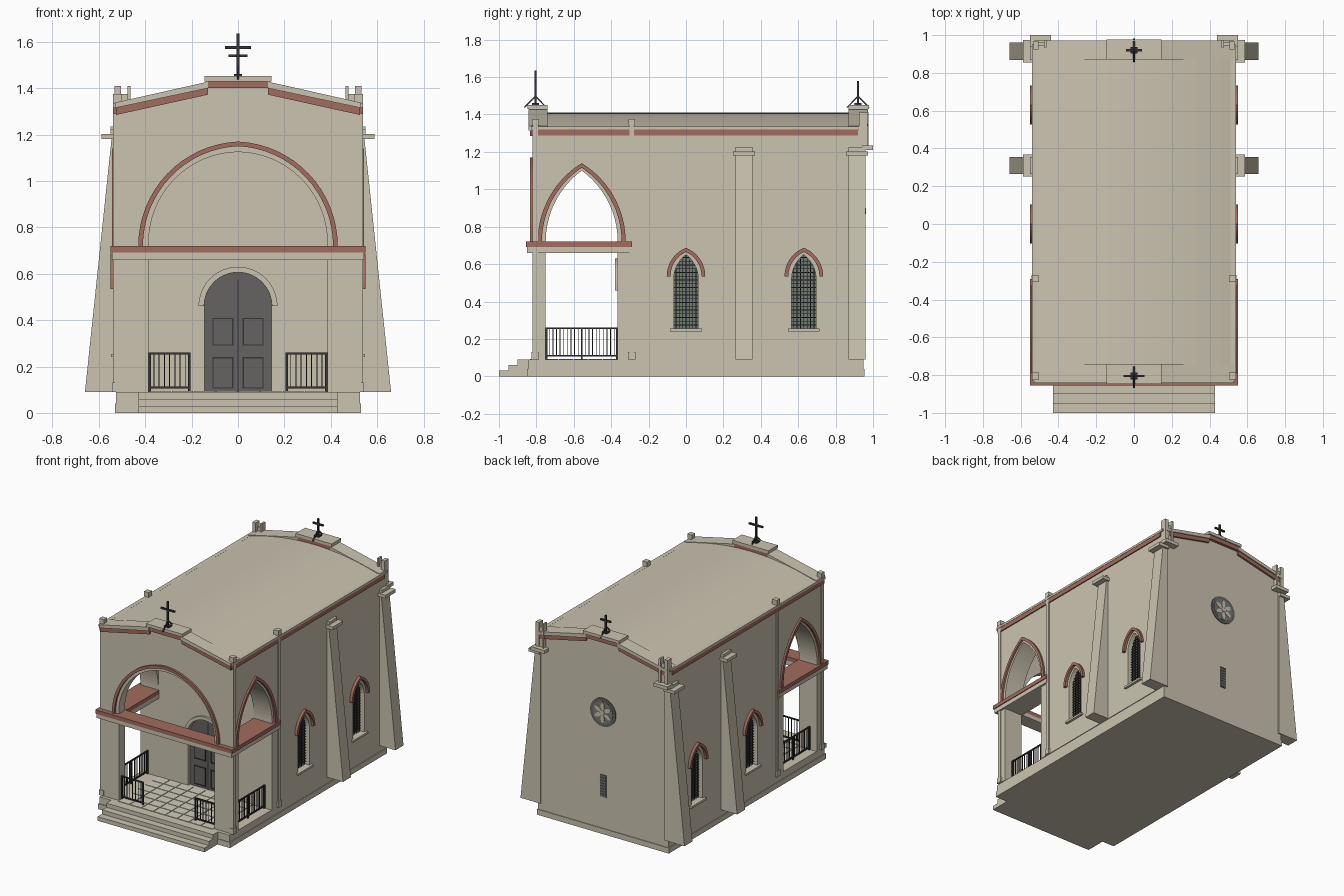
import bpy, bmesh, math

cube = bpy.data.objects.get("Cube")
if cube:
    bpy.data.objects.remove(cube, do_unlink=True)


def material(name, r, g, b):
    m = bpy.data.materials.new(name)
    m.use_nodes = True
    m.diffuse_color = (r, g, b, 1)
    m.node_tree.nodes["Principled BSDF"].inputs["Base Color"].default_value = (r, g, b, 1)
    return m


STONE = material("cream stone", .60, .55, .44)
TILE = material("pale floor tile", .64, .60, .50)
RED = material("brick red", .36, .15, .11)
DOOR = material("grey door", .13, .125, .12)
IRON = material("black iron", .035, .035, .038)
GLASS = material("grey green glass", .17, .20, .17)


def finish(name, bm, mat):
    bmesh.ops.recalc_face_normals(bm, faces=bm.faces)
    mesh = bpy.data.meshes.new(name)
    bm.to_mesh(mesh)
    bm.free()
    if mat:
        mesh.materials.append(mat)
    ob = bpy.data.objects.new(name, mesh)
    bpy.context.collection.objects.link(ob)
    return ob


def add_prism(bm, pts, d0, d1, axis="y"):
    """Extrude a (horizontal, z) profile along x or y."""
    def place(p, d):
        return (p[0], d, p[1]) if axis == "y" else (d, p[0], p[1])
    a = [bm.verts.new(place(p, d0)) for p in pts]
    b = [bm.verts.new(place(p, d1)) for p in pts]
    bm.faces.new(a)
    bm.faces.new(b[::-1])
    for i in range(len(pts)):
        j = (i + 1) % len(pts)
        bm.faces.new((a[i], b[i], b[j], a[j]))


def prism(name, pts, d0, d1, mat, axis="y"):
    bm = bmesh.new()
    add_prism(bm, pts, d0, d1, axis)
    return finish(name, bm, mat)


def boxes(name, items, mat):
    bm = bmesh.new()
    for x0, x1, y0, y1, z0, z1 in items:
        add_prism(bm, [(x0, z0), (x1, z0), (x1, z1), (x0, z1)], y0, y1)
    return finish(name, bm, mat)


def arch(c, w, spring, apex, n=16):
    """Two-centred arch from the +side springing to the -side springing."""
    h = apex - spring
    r = (h * h + w * w) / (2 * w)
    top = math.asin(min(1, h / r))
    half = [(r * math.cos(top * i / n) - r + w, spring + r * math.sin(top * i / n))
            for i in range(n + 1)]
    return [(c + x, z) for x, z in half] + [(c - x, z) for x, z in half[-2::-1]]


def opening(c, w, spring, apex, base):
    return [(c + w, base)] + arch(c, w, spring, apex) + [(c - w, base)]


def ring(c, w, apex, w_in, apex_in, spring):
    return arch(c, w, spring, apex) + arch(c, w_in, spring, apex_in)[::-1]


def cut(target, cutter):
    cutter.hide_render = True
    mod = target.modifiers.new("cut", "BOOLEAN")
    mod.operation, mod.solver, mod.object = "DIFFERENCE", "EXACT", cutter
    bpy.context.view_layer.objects.active = target
    bpy.ops.object.modifier_apply(modifier=mod.name)
    bpy.data.objects.remove(cutter, do_unlink=True)


# Plinth and steps
boxes("plinth", [(-.53, .53, -.85, .955, 0, .04), (-.525, .525, -.845, .95, .04, .09)], STONE)
boxes("front_steps", [(-.43, .43, -1 + .05 * i, -.84, .03 * i, .03 * i + .03)
                      for i in range(3)], STONE)

# Main body with curved roof, hollow porch and openings
roof_arc = [(.53 - 1.06 * i / 16, 1.33 + .08 * (1 - (1 - i / 8) ** 2)) for i in range(17)]
body = prism("walls_and_roof", [(-.53, .09), (.53, .09)] + roof_arc, -.82, .95, STONE)
PORCH_Y, WINDOWS = -.5575, (0, .63)
cut(body, boxes("porch_cutter", [(-.385, .385, -.75, -.365, .08, 1.25)], None))
cut(body, prism("front_cutter", opening(0, .385, .735, 1.125, .08), -.9, -.7, None))
cut(body, prism("door_cutter", opening(0, .145, .46, .605, .08), -.4, -.33, None))
for s in (-1, 1):
    cut(body, prism("side_cutter", opening(PORCH_Y, .1925, .72, 1.10, .08),
                    s * .35, s * .6, None, "x"))
    for y in WINDOWS:
        cut(body, prism("window_cutter", opening(y, .065, .52, .65, .255),
                        s * .47, s * .6, None, "x"))

# Porch beam with red top course
for name, e, z0, z1, mat in (("beam", 0, .66, .692, STONE), ("beam_course", .006, .692, .72, RED)):
    w = .544 + e
    boxes("porch_" + name, [(-w, w, -.849 - e, -.745, z0, z1),
                            (-w, -.38, -.745, -.29, z0, z1),
                            (.38, w, -.745, -.29, z0, z1)], mat)

# Porch floor tiles
boxes("floor_tiles", [(-.38 + .0955 * i, -.29 + .0955 * i, -.835 + .0785 * j, -.762 + .0785 * j,
                       .088, .094) for i in range(8) for j in range(6)], TILE)

# Arch trims and window hoods
prism("front_arch_trim", ring(0, .43, 1.17, .41, 1.15, .72), -.835, -.81, RED)
prism("door_hood", ring(0, .17, .63, .146, .606, .46), -.38, -.36, STONE)
for s, side in ((-1, "right"), (1, "left")):
    prism(side + "_arch_trim", ring(PORCH_Y, .235, 1.14, .213, 1.115, .72),
          s * .52, s * .543, RED, "x")
    for y, pos in zip(WINDOWS, ("middle", "rear")):
        label = f"{side}_{pos}_window"
        prism(label + "_hood", ring(y, .103, .687, .083, .665, .535),
              s * .52, s * .55, RED, "x")
        prism(label + "_glass", opening(y, .065, .52, .65, .255), s * .46, s * .48, GLASS, "x")
        boxes(label + "_sill", [(s * .47, s * .548, y - .085, y + .085, .24, .255)], STONE)
        # Lattice bars trimmed to the pointed head
        edge = arch(y, .065, .52, .65)[:17]

        def half_width(z):
            return min([.065] + [p[0] - y for p in edge if p[1] <= z])

        def head(t):
            return max(p[1] for p in edge if p[0] - y >= abs(t) - .001)

        x0, x1 = s * .495, s * .501
        bars = [(x0, x1, y + t - .002, y + t + .002, .255, head(t))
                for t in (-.054, -.036, -.018, 0, .018, .036, .054)]
        for i in range(1, 20):
            z = .255 + .02 * i
            bars.append((x0, x1, y - half_width(z), y + half_width(z), z - .002, z + .002))
        boxes(label + "_lattice", bars, IRON)

# Double door
prism("door", opening(0, .145, .46, .605, .09), -.342, -.325, DOOR)
boxes("door_gap", [(-.003, .003, -.346, -.34, .09, .575)], IRON)
frames = []
for s in (-1, 1):
    for z0, z1 in ((.105, .24), (.29, .41)):
        a, b = sorted((s * .02, s * .11))
        frames += [(a, b, -.347, -.34, z0, z0 + .005), (a, b, -.347, -.34, z1 - .005, z1),
                   (a, a + .005, -.347, -.34, z0, z1), (b - .005, b, -.347, -.34, z0, z1)]
boxes("door_panel_frames", frames, IRON)

# Railings
def railing(name, a, b, fixed, along_x, posts, count):
    def bar(p, q, z0, z1, t):
        return (p, q, fixed - t, fixed + t, z0, z1) if along_x else \
               (fixed - t, fixed + t, p, q, z0, z1)
    items = [bar(a, b, .252, .26, .005), bar(a, b, .105, .113, .005)]
    for i in range(1, count):
        c = a + (b - a) * i / count
        items.append(bar(c - .002, c + .002, .105, .255, .002))
    items += [bar(c - .005, c + .005, .09, .26, .005) for c in posts]
    boxes(name, items, IRON)


for s, side in ((-1, "right"), (1, "left")):
    a, b = sorted((s * .205, s * .385))
    railing(side + "_front_railing", a, b, -.79, True, (a + .005, b - .005), 8)
    railing(side + "_side_railing", -.75, -.365, s * .47, False, (-.745, PORCH_Y, -.37), 20)

    # Thin corner shafts with foot and cap
    for y, pos in ((-.805, "front"), (-.29, "porch")):
        x0, x1 = s * .512, s * .538
        boxes(f"{side}_{pos}_shaft", [(x0, x1, y - .013, y + .013, .09, 1.36),
                                      (s * .505, s * .542, y - .02, y + .02, .09, .13),
                                      (s * .503, s * .54, y - .018, y + .018, 1.34, 1.375)], STONE)

    # Sloping buttresses with stepped caps
    for y0, y1, pos in ((.265, .355, "middle"), (.868, .96, "rear")):
        prism(f"{side}_{pos}_buttress", [(s * .5, .09), (s * .66, .09),
                                         (s * .545, 1.185), (s * .5, 1.185)], y0, y1, STONE)
        boxes(f"{side}_{pos}_buttress_cap", [(s * .5, s * .588, y0 - .013, y1 + .013, 1.18, 1.203),
                                             (s * .5, s * .55, y0, y1, 1.203, 1.225)], STONE)

    # Rear corner brackets and pinnacle slabs
    boxes(side + "_rear_corner", [(s * .44, s * .55, .94, 1, 1.21, 1.235),
                                  (s * .505, s * .532, .925, .97, 1.22, 1.41),
                                  (s * .463, s * .476, .935, .975, 1.22, 1.41),
                                  (s * .476, s * .51, .945, .962, 1.22, 1.375)], STONE)

    # Eaves
    boxes(side + "_eaves_course", [(s * .51, s * .538, -.825, .92, 1.288, 1.32)], RED)
    boxes(side + "_eaves_coping", [(s * .51, s * .54, -.83, .95, 1.32, 1.336)], STONE)

# Gable parapets with red course, raised centre and cross
for y, out, cross_h, bar_z, bar_w, pos in ((-.82, -1, 1.635, 1.575, .055, "front"),
                                           (.95, 1, 1.58, 1.54, .042, "rear")):
    y_in = y - out * .08
    for s, side in ((-1, "right"), (1, "left")):
        prism(f"{pos}_{side}_coping", [(s * .53, 1.315), (s * .53, 1.338),
                                       (s * .13, 1.428), (s * .13, 1.40)],
              y + out * .022, y_in, STONE)
        prism(f"{pos}_{side}_gable_course", [(s * .525, 1.285), (s * .525, 1.316),
                                             (s * .13, 1.405), (s * .13, 1.372)],
              y + out * .014, y - out * .02, RED)
    boxes(pos + "_centre_course", [(-.137, .137, *sorted((y + out * .02, y_in)), 1.40, 1.432)], RED)
    boxes(pos + "_centre_coping", [(-.145, .145, *sorted((y + out * .028, y_in)), 1.43, 1.452)], STONE)
    c = y - out * .015 if out < 0 else y - .03
    boxes(pos + "_cross", [(-.006, .006, c - .006, c + .006, 1.44, cross_h),
                           (-bar_w, bar_w, c - .006, c + .006, bar_z - .006, bar_z + .006),
                           (-.018, .018, c - .018, c + .018, 1.45, 1.462)], IRON)
    for s in (-1, 1):
        prism(pos + "_cross_stay", [(c, 1.503), (c + s * .063, 1.438), (c + s * .055, 1.438),
                                    (c, 1.492)], -.004, .004, IRON, "x")

# Rear rose window and vent
def disc(r, cx, cz, n=32, k=1, turn=0):
    pts = []
    for i in range(n):
        a = math.tau * i / n
        u, v = r * math.cos(a), r * k * math.sin(a)
        pts.append((cx + u * math.cos(turn) - v * math.sin(turn),
                    cz + u * math.sin(turn) + v * math.cos(turn)))
    return pts


ROSE_Z = .885
prism("rose_frame", disc(.103, 0, ROSE_Z), .945, .956, DOOR)
prism("rose_panel", disc(.082, 0, ROSE_Z), .95, .958, GLASS)
for i in range(6):
    t = math.tau * (i + .5) / 6
    prism("rose_petal", disc(.03, .043 * math.cos(t), ROSE_Z + .043 * math.sin(t), 16, .5, t),
          .95, .961, STONE)
prism("rose_centre", disc(.016, 0, ROSE_Z, 16), .95, .963, STONE)
boxes("vent", [(-.025, .025, .945, .954, .27, .43)], DOOR)
boxes("vent_slats", [(-.022, .022, .95, .957, .28 + .02 * i, .288 + .02 * i)
                     for i in range(8)], GLASS)
